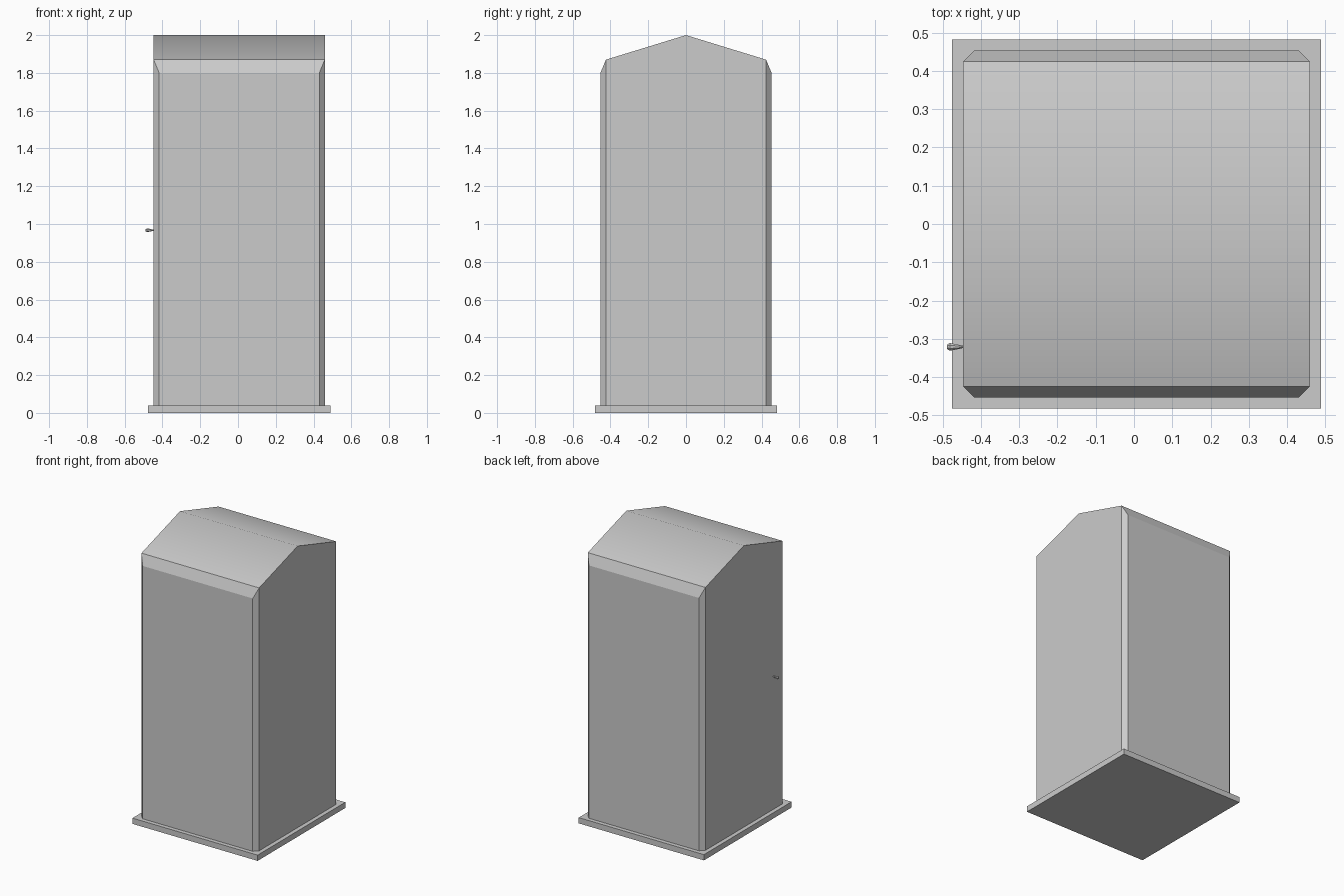
import bpy, bmesh, math
from mathutils import Vector, Matrix

if "Cube" in bpy.data.objects:
    bpy.data.objects.remove(bpy.data.objects["Cube"])

CX = 0.0065                      # the booth sits slightly right of centre (the knob sticks out left)
BASE_HALF, BASE_H = 0.482, 0.04
HALF, CHAMFER = 0.453, 0.029
EAVE_LOW, EAVE_HIGH, RIDGE = 1.80, 1.87, 2.0


def finish(bm, name):
    bmesh.ops.recalc_face_normals(bm, faces=bm.faces[:])
    mesh = bpy.data.meshes.new(name)
    bm.to_mesh(mesh)
    bm.free()
    obj = bpy.data.objects.new(name, mesh)
    bpy.context.collection.objects.link(obj)
    return obj


def prism(points, z0, z1):
    bm = bmesh.new()
    face = bm.faces.new([bm.verts.new((x, y, z0)) for x, y in points])
    new = bmesh.ops.extrude_face_region(bm, geom=[face])["geom"]
    bmesh.ops.translate(bm, vec=(0, 0, z1 - z0),
                        verts=[g for g in new if isinstance(g, bmesh.types.BMVert)])
    return bm


def cut(bm, point, normal):
    # slice off everything beyond a plane and cap the opening
    res = bmesh.ops.bisect_plane(bm, geom=bm.verts[:] + bm.edges[:] + bm.faces[:], dist=1e-5,
                                 plane_co=point, plane_no=normal, clear_outer=True)
    edges = [g for g in res["geom_cut"] if isinstance(g, bmesh.types.BMEdge)]
    bmesh.ops.contextual_create(bm, geom=edges)
    bmesh.ops.recalc_face_normals(bm, faces=bm.faces[:])


# base slab
b = BASE_HALF
finish(prism([(CX - b, -b), (CX + b, -b), (CX + b, b), (CX - b, b)], 0, BASE_H), "base_slab")

# body: chamfered square column, cut by the eave and roof planes
h, i = HALF, HALF - CHAMFER
outline = [(-i, -h), (i, -h), (h, -i), (h, i), (i, h), (-i, h), (-h, i), (-h, -i)]
bm = prism([(CX + x, y) for x, y in outline], BASE_H, 2.2)
for s in (-1, 1):
    cut(bm, (0, 0, RIDGE), Vector((0, s * (RIDGE - EAVE_HIGH), i)).normalized())
for s in (-1, 1):
    cut(bm, (0, s * h, EAVE_LOW), Vector((0, s * (EAVE_HIGH - EAVE_LOW), CHAMFER)).normalized())
bmesh.ops.remove_doubles(bm, verts=bm.verts[:], dist=0.0005)
# soft ridge, every other edge crisp
for f in bm.faces:
    f.smooth = f.normal.z > 0.8
for e in bm.edges:
    e.smooth = all(f.smooth for f in e.link_faces)
finish(bm, "booth_body")

# door knob: small flared knob on the left wall
bm = bmesh.new()
profile = [(-0.445, 0.003), (-0.481, 0.011), (-0.4885, 0.006)]
SIDES = 8
rings = []
for x, r in profile:
    rings.append([bm.verts.new((x, -0.321 + r * math.cos(math.tau * (k + 0.5) / SIDES),
                                0.967 + r * math.sin(math.tau * (k + 0.5) / SIDES)))
                  for k in range(SIDES)])
for r0, r1 in zip(rings, rings[1:]):
    for k in range(SIDES):
        n = (k + 1) % SIDES
        bm.faces.new((r0[k], r0[n], r1[n], r1[k]))
bm.faces.new(rings[0])
bm.faces.new(rings[-1])
finish(bm, "door_knob")
